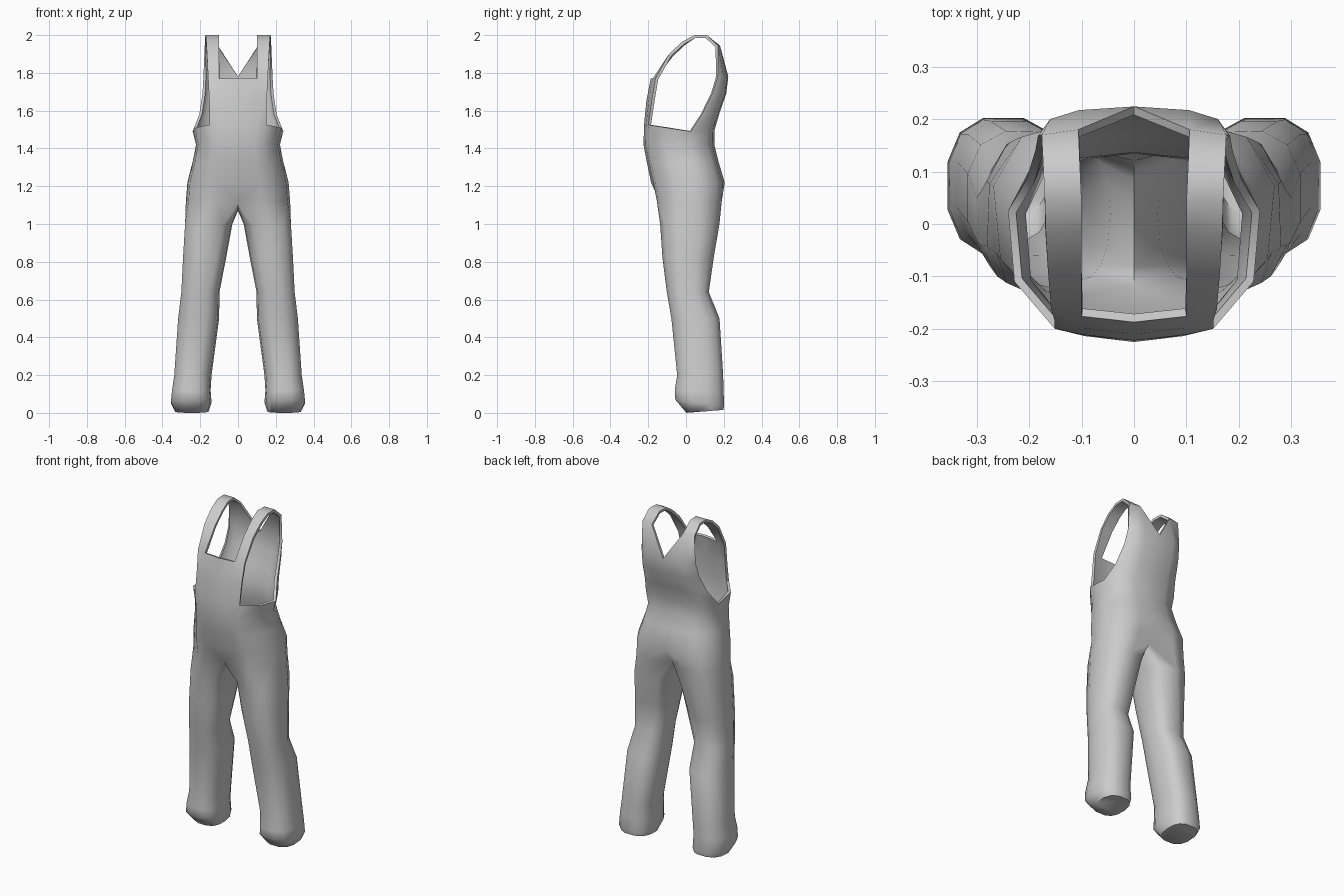
import bpy, bmesh, math

cube = bpy.data.objects.get("Cube")
if cube:
    bpy.data.objects.remove(cube, do_unlink=True)

mat = bpy.data.materials.new("grey_cloth")
mat.use_nodes = True
col = (0.6, 0.6, 0.6, 1)
mat.diffuse_color = col
bsdf = mat.node_tree.nodes["Principled BSDF"]
bsdf.inputs["Base Color"].default_value = col
bsdf.inputs["Roughness"].default_value = 0.8

bm = bmesh.new()


def row(points):
    return [bm.verts.new(p) for p in points]


def bridge(low, high, closed=False):
    n = len(low)
    for k in range(n if closed else n - 1):
        j = (k + 1) % n
        bm.faces.new((low[k], low[j], high[j], high[k]))


# Half cross-section of the torso, front centre round to back centre
XS = (0, .42, .63, .95, 1, .8, .45, 0)
TS = (0, .03, .06, .3, .66, .9, .97, 1)


def torso_ring(z, w, front, back, lift=(0,) * 8):
    return row([(x * w, front + t * (back - front), z + d)
                for x, t, d in zip(XS, TS, lift)])


def leg_ring(z, x0, x1, y0, y1, spread, tilt=0.0):
    cx, cy, rx, ry = (x0 + x1) / 2, (y0 + y1) / 2, (x1 - x0) / 2, (y1 - y0) / 2
    angles = [-spread + 2 * spread * k / 7 for k in range(8)]
    angles += [spread + (360 - 2 * spread) * k / 6 for k in range(1, 6)]
    pts = []
    for a in angles:
        c, s = math.cos(math.radians(a)), math.sin(math.radians(a))
        x = math.copysign(abs(c) ** .78, c)
        y = math.copysign(abs(s) ** .78, s)
        pts.append((cx + rx * x, cy + ry * y, z + tilt * y))
    return row(pts)


# Torso from the seat up to the waist
seat = torso_ring(1.12, .276, -.165, .2)
seat[0].co = (0, -.135, 1.11)
seat[7].co = (0, .135, 1.12)
hips = torso_ring(1.22, .268, -.185, .205)
belly = torso_ring(1.33, .24, -.208, .172)
waist = torso_ring(1.42, .222, -.225, .15)
top = torso_ring(1.49, .24, -.222, .152,
                 (.035, .035, .035, .02, 0, .005, .01, .01))
rings = [seat, hips, belly, waist, top]
for a, b in zip(rings, rings[1:]):
    bridge(a, b)

# Leg, with its top inner edge on the crotch seam
crotch = row([(0, .095, 1.09), (0, .05, 1.075), (0, .005, 1.07),
              (0, -.04, 1.075), (0, -.09, 1.09)])
upper = seat + crotch
for spec in ((1.0, .03, .285, -.137, .177, 125),
             (.82, .063, .295, -.125, .147, 118),
             (.64, .098, .303, -.103, .122, 112),
             (.50, .10, .32, -.08, .18, 108),
             (.20, .14, .34, -.05, .20, 105),
             (.12, .145, .352, -.063, .202, 105),
             (.055, .14, .358, -.06, .206, 105, -.015),
             (.008, .155, .335, .0, .2, 105, .008)):
    lower = leg_ring(*spec)
    bridge(lower, upper, True)
    upper = lower
bm.faces.new(upper[::-1])

# Bib
bib_mid = row([(0, -.21, 1.65), (.10, -.198, 1.65), (.152, -.182, 1.65)])
bib_top = row([(0, -.187, 1.77), (.10, -.176, 1.77), (.158, -.162, 1.77)])
bridge(top[:3], bib_mid)
bridge(bib_mid, bib_top)

# Back panel
low = top[4:]
for pts in (((.205, .085, 1.58), (.18, .14, 1.58), (.10, .172, 1.59), (0, .178, 1.59)),
            ((.188, .14, 1.69), (.165, .185, 1.69), (.10, .208, 1.69), (0, .213, 1.69)),
            ((.183, .168, 1.78), (.16, .2, 1.78), (.105, .217, 1.78), (0, .224, 1.78))):
    high = row(pts)
    bridge(low, high)
    low = high
edge, mid, inner, centre = low

# Shoulder strap from the bib over to the back panel
strap = bib_top[1:]
for y, z, xi, xo in ((-.08, 1.9, .10, .164), (-.01, 1.965, .10, .168),
                     (.045, 2.0, .10, .17), (.11, 2.0, .103, .173),
                     (.18, 1.945, .106, .176)):
    nxt = row([(xi, y, z), (xo, y - .01 * (z < 2), z)])
    bridge(strap, nxt)
    strap = nxt
si, so = strap
bm.faces.new((edge, mid, so))
bm.faces.new((mid, inner, si, so))
bm.faces.new((inner, centre, si))

mesh = bpy.data.meshes.new("overalls")
bm.to_mesh(mesh)
bm.free()
obj = bpy.data.objects.new("overalls", mesh)
bpy.context.collection.objects.link(obj)
mesh.materials.append(mat)

# Mirror to the other side and give the cloth thickness
mirror = obj.modifiers.new("mirror", 'MIRROR')
mirror.merge_threshold = .001
cloth = obj.modifiers.new("thickness", 'SOLIDIFY')
cloth.thickness = .016
cloth.offset = -1
bpy.ops.object.select_all(action='DESELECT')
obj.select_set(True)
bpy.context.view_layer.objects.active = obj
for m in ("mirror", "thickness"):
    bpy.ops.object.modifier_apply(modifier=m)
bpy.ops.object.shade_smooth_by_angle(angle=math.radians(62))
